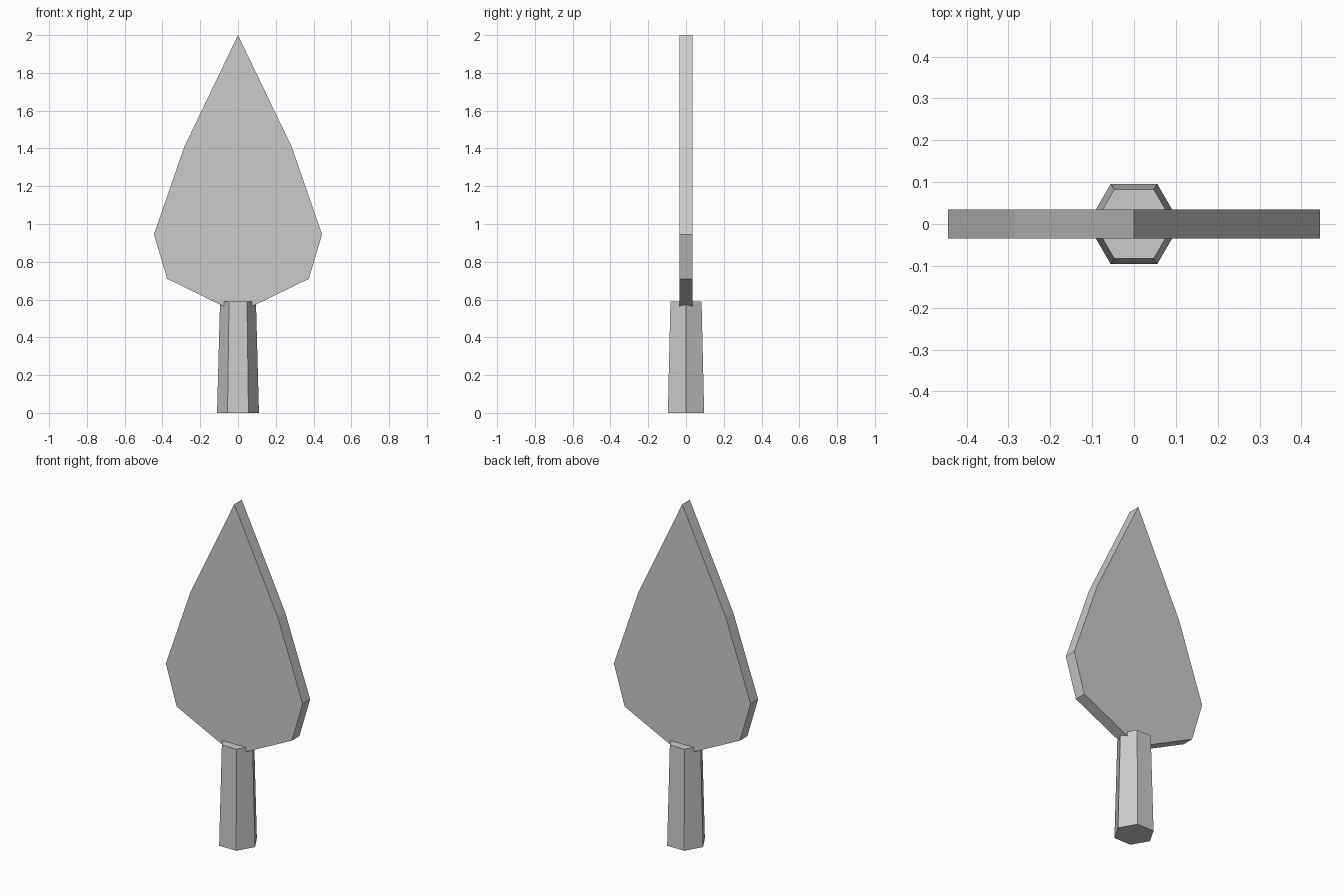
import bpy, bmesh
from math import cos, sin, pi

cube = bpy.data.objects.get("Cube")
if cube:
    bpy.data.objects.remove(cube, do_unlink=True)

grey = bpy.data.materials.new("plain_grey")
grey.use_nodes = True
colour = (0.6, 0.6, 0.6, 1)
grey.diffuse_color = colour
grey.node_tree.nodes["Principled BSDF"].inputs["Base Color"].default_value = colour


def loft(name, start, end):
    """Closed flat-faced solid between two matching outlines."""
    bm = bmesh.new()
    a = [bm.verts.new(p) for p in start]
    b = [bm.verts.new(p) for p in end]
    bm.faces.new(a)
    bm.faces.new(b)
    for i in range(len(a)):
        j = (i + 1) % len(a)
        bm.faces.new((a[i], a[j], b[j], b[i]))
    bmesh.ops.recalc_face_normals(bm, faces=bm.faces)
    mesh = bpy.data.meshes.new(name)
    bm.to_mesh(mesh)
    bm.free()
    mesh.materials.append(grey)
    obj = bpy.data.objects.new(name, mesh)
    bpy.context.collection.objects.link(obj)
    return obj


def hexagon(radius, z):
    return [(radius * cos(i * pi / 3), radius * sin(i * pi / 3), z) for i in range(6)]


# Tapered six-sided trunk
loft("trunk", hexagon(0.111, 0), hexagon(0.095, 0.59))

# Flat leaf-shaped crown: right half outline, mirrored, given thickness
half = [(0.375, 0.71), (0.445, 0.945), (0.284, 1.41)]
outline = [(0, 0.527)] + half + [(0, 2.0)] + [(-x, z) for x, z in reversed(half)]
depth = 0.035
loft("crown", [(x, -depth, z) for x, z in outline], [(x, depth, z) for x, z in outline])
